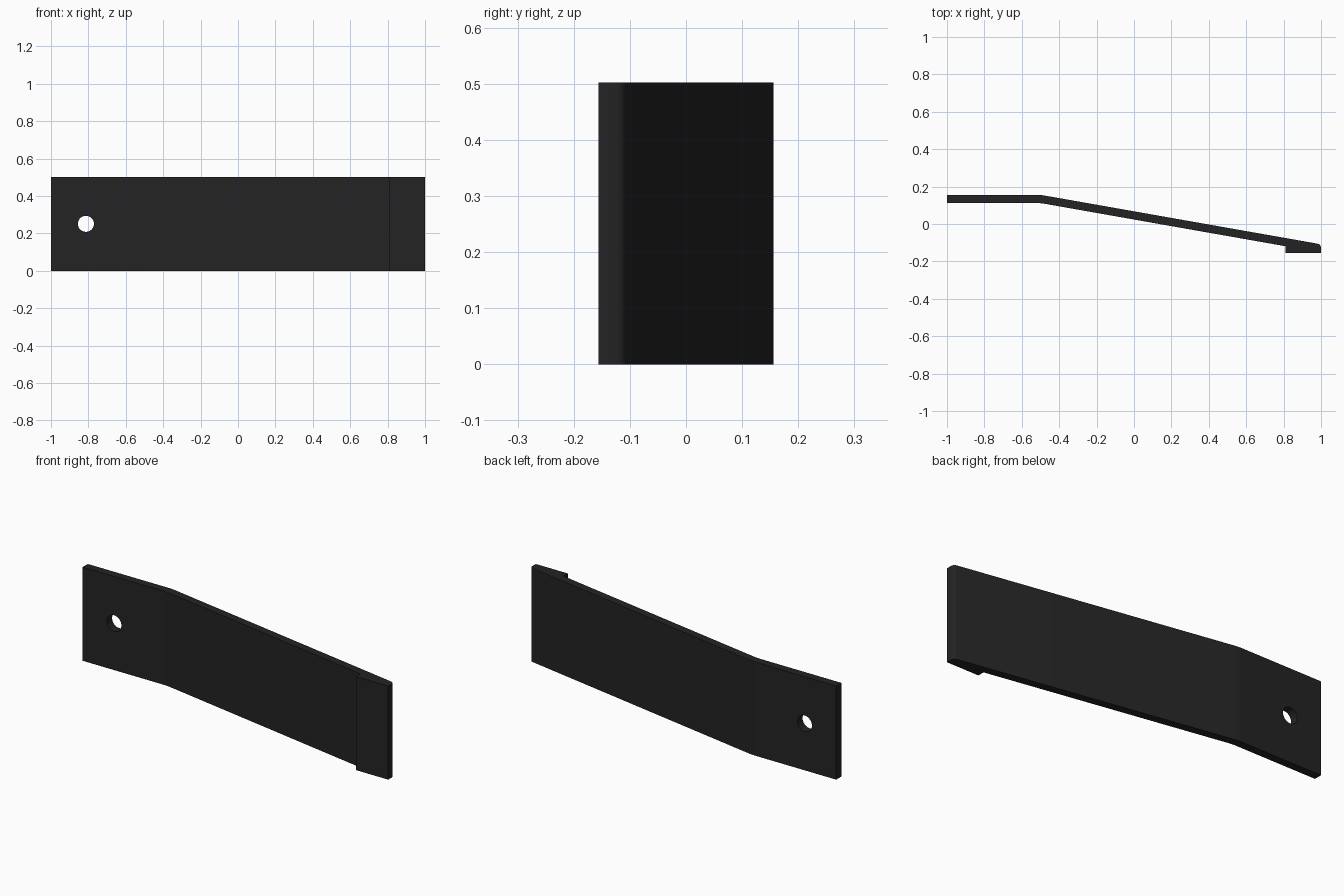
import bpy, bmesh, math
from mathutils import Vector

if "Cube" in bpy.data.objects:
    bpy.data.objects.remove(bpy.data.objects["Cube"])

HEIGHT = 0.502
BACK, FRONT = 0.156, -0.156
THICK = 0.044
SLOPE = math.tan(math.radians(10))

black = bpy.data.materials.new("matte black")
black.diffuse_color = (0.017, 0.017, 0.017, 1)
black.use_nodes = True
black.node_tree.nodes["Principled BSDF"].inputs["Base Color"].default_value = black.diffuse_color


def rounded(prev, corner, nxt, radius, steps=5):
    """Points of a fillet that replaces one profile corner."""
    p, c, n = Vector(prev), Vector(corner), Vector(nxt)
    a = c + (p - c).normalized() * radius
    b = c + (n - c).normalized() * radius
    return [tuple(a.lerp(c, t).lerp(c.lerp(b, t), t))
            for t in (i / steps for i in range(steps + 1))]


# Bent strip profile, seen from above, with a flat foot at the right end
bend_x = -0.5
back_end = (1.0, BACK - SLOPE * (1.0 - bend_x))
foot_x = 0.81
foot_y = BACK - THICK - SLOPE * (foot_x - bend_x)
back_bend, front_bend = (bend_x, BACK), (bend_x, BACK - THICK)
profile = [(-1, BACK - THICK)]
profile += rounded((-1, BACK - THICK), front_bend, (foot_x, foot_y), 0.02, 3)
profile += [(foot_x, foot_y), (foot_x, FRONT), (1, FRONT)]
profile += rounded((1, FRONT), back_end, back_bend, 0.02)
profile += rounded(back_end, back_bend, (-1, BACK), 0.02, 3)
profile += [(-1, BACK)]

bm = bmesh.new()
base = bm.faces.new([bm.verts.new((x, y, 0)) for x, y in profile])
ext = bmesh.ops.extrude_face_region(bm, geom=[base])
bmesh.ops.translate(bm, vec=(0, 0, HEIGHT),
                    verts=[v for v in ext["geom"] if isinstance(v, bmesh.types.BMVert)])
bmesh.ops.recalc_face_normals(bm, faces=bm.faces)
mesh = bpy.data.meshes.new("bent_strip")
bm.to_mesh(mesh)
bm.free()
mesh.materials.append(black)
strip = bpy.data.objects.new("bent_strip", mesh)
bpy.context.collection.objects.link(strip)

# Round mounting hole through the flat end
bpy.ops.mesh.primitive_cylinder_add(vertices=32, radius=0.043, depth=0.3,
                                    location=(-0.813, BACK - THICK / 2, HEIGHT / 2),
                                    rotation=(math.pi / 2, 0, 0))
cutter = bpy.context.object
cutter.name = "hole_cutter"
cutter.data.materials.append(black)
cutter.hide_render = True
cutter.display_type = 'WIRE'
cut = strip.modifiers.new("mounting_hole", 'BOOLEAN')
cut.operation = 'DIFFERENCE'
cut.solver = 'EXACT'
cut.object = cutter

# Smooth only the bend, the rounded tip and the hole wall
bpy.ops.object.select_all(action='DESELECT')
strip.select_set(True)
bpy.context.view_layer.objects.active = strip
bpy.ops.object.modifier_apply(modifier=cut.name)
bpy.data.objects.remove(cutter)
bpy.ops.object.shade_smooth_by_angle(angle=math.radians(30))
